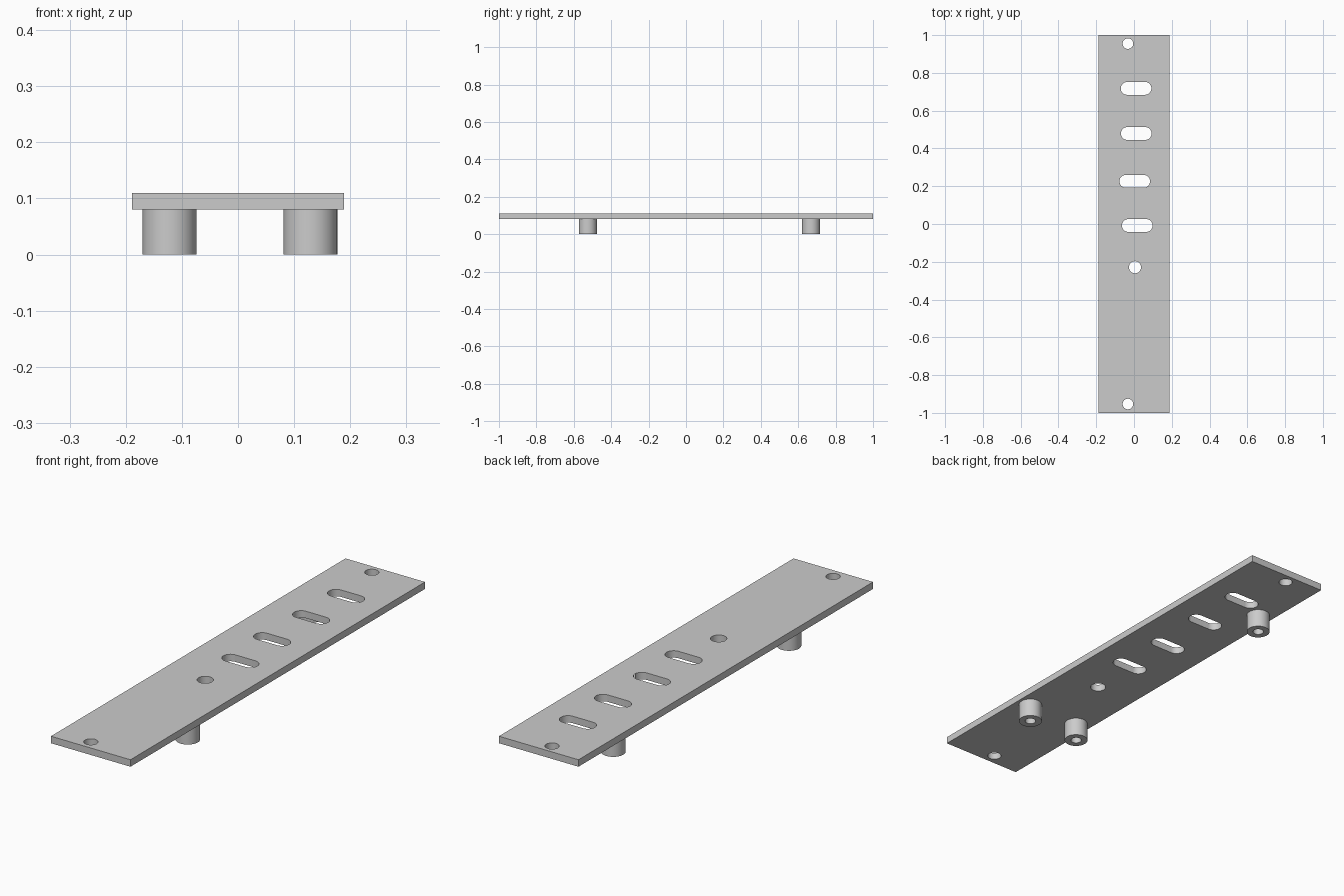
import bpy, bmesh, math

cube = bpy.data.objects.get("Cube")
if cube:
    bpy.data.objects.remove(cube, do_unlink=True)

grey = bpy.data.materials.new("light grey")
grey.use_nodes = True
GREY = (0.6, 0.6, 0.6, 1)
grey.diffuse_color = GREY
grey.node_tree.nodes["Principled BSDF"].inputs["Base Color"].default_value = GREY


def slot(x, y, radius, half_straight=0.0, steps=24):
    """Outline of a round hole, or of a slot stretched along x."""
    points = []
    for side, start in ((1, -math.pi / 2), (-1, math.pi / 2)):
        for i in range(steps + 1):
            if half_straight == 0 and i == steps:
                continue
            a = start + math.pi * i / steps
            points.append((x + side * half_straight + radius * math.cos(a),
                           y + radius * math.sin(a)))
    return points


def slab(name, outlines, bottom, top):
    """Solid with a vertical wall along each outline; inner outlines are holes."""
    bm = bmesh.new()
    edges = []
    for outline in outlines:
        verts = [bm.verts.new((x, y, top)) for x, y in outline]
        edges += [bm.edges.new((v, verts[i - 1])) for i, v in enumerate(verts)]
    bmesh.ops.triangle_fill(bm, edges=edges, use_beauty=True, normal=(0, 0, 1))
    for face in bm.faces:
        face.normal_update()
        if face.normal.z < 0:
            face.normal_flip()
    mesh = bpy.data.meshes.new(name)
    bm.to_mesh(mesh)
    bm.free()
    mesh.materials.append(grey)
    obj = bpy.data.objects.new(name, mesh)
    bpy.context.collection.objects.link(obj)
    bpy.ops.object.select_all(action="DESELECT")
    obj.select_set(True)
    bpy.context.view_layer.objects.active = obj
    solid = obj.modifiers.new("thickness", "SOLIDIFY")
    solid.thickness = top - bottom
    solid.offset = -1
    bpy.ops.object.modifier_apply(modifier=solid.name)
    bpy.ops.object.shade_smooth_by_angle(angle=math.radians(30))
    return obj


PLATE_BOTTOM, PLATE_TOP = 0.08, 0.11
W = 0.189

# Mounting plate with slots and screw holes
outlines = [[(-W, -1), (W, -1), (W, 1), (-W, 1)]]
for x, y in ((0.011, 0.718), (0.012, 0.479), (0.004, 0.226), (0.017, -0.008)):
    outlines.append(slot(x, y, 0.034, 0.047))
outlines.append(slot(0.005, -0.229, 0.032))
for y in (0.955, -0.953):
    outlines.append(slot(-0.032, y, 0.028))
slab("mounting_plate", outlines, PLATE_BOTTOM, PLATE_TOP)

# Hollow standoff posts under the plate
for name, x, y in (("front_right_post", -0.122, -0.525),
                   ("front_left_post", 0.129, -0.525),
                   ("back_right_post", -0.122, 0.668)):
    slab(name, [slot(x, y, 0.048), slot(x, y, 0.022)], 0, PLATE_BOTTOM)
